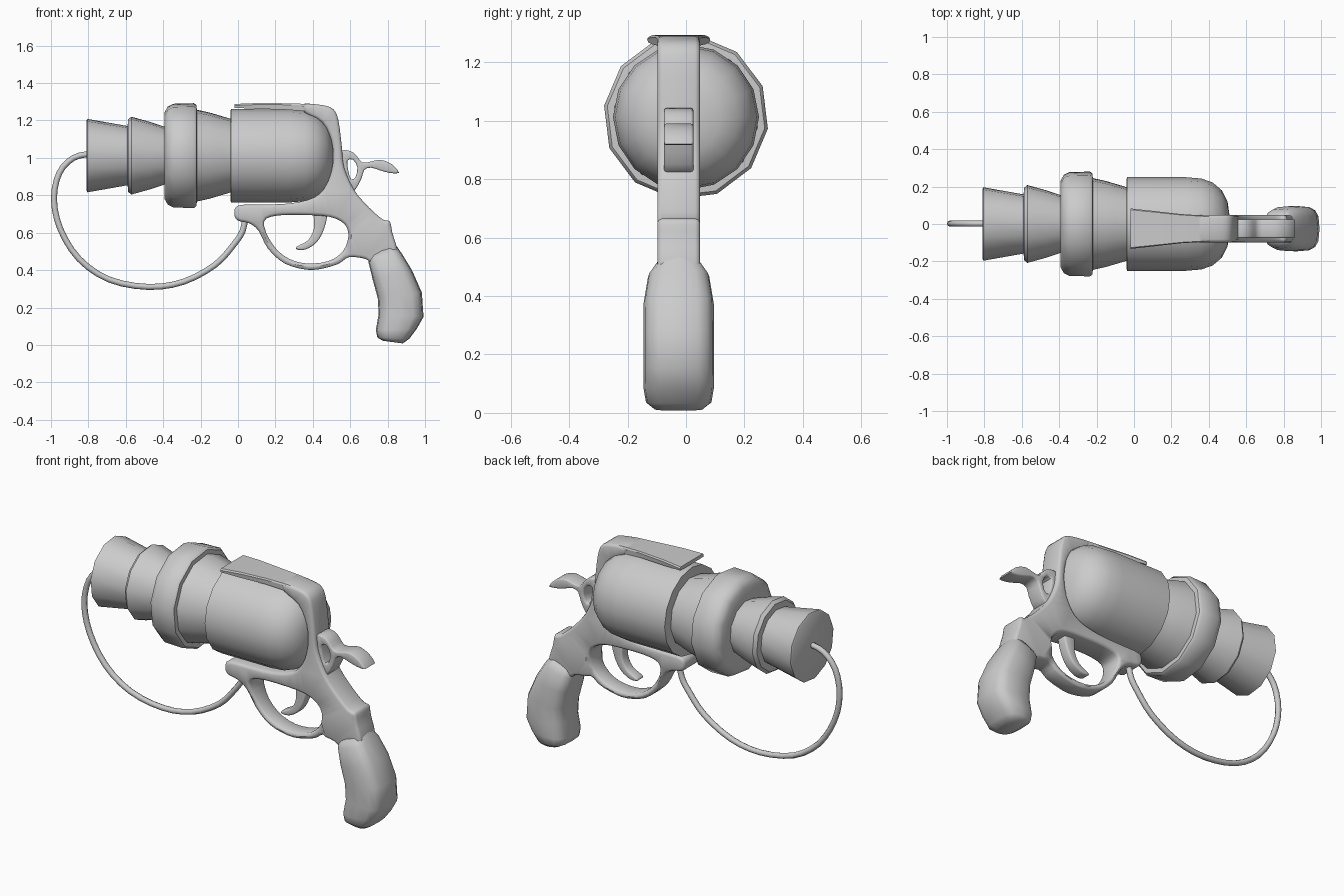
import bpy, bmesh
from math import sin, cos, pi, radians, copysign
from mathutils import Vector

if "Cube" in bpy.data.objects:
    bpy.data.objects.remove(bpy.data.objects["Cube"])

Y0 = -0.025   # centre plane of frame, grip and hammer
ZB = 1.012    # barrel axis height


def finish(name, bm, angle=45):
    bmesh.ops.recalc_face_normals(bm, faces=bm.faces)
    me = bpy.data.meshes.new(name)
    bm.to_mesh(me)
    bm.free()
    ob = bpy.data.objects.new(name, me)
    bpy.context.collection.objects.link(ob)
    bpy.ops.object.select_all(action='DESELECT')
    ob.select_set(True)
    bpy.context.view_layer.objects.active = ob
    bpy.ops.object.shade_smooth_by_angle(angle=radians(angle))
    return ob


def bridge(bm, a, b):
    n = len(a)
    for i in range(n):
        bm.faces.new((a[i], a[(i + 1) % n], b[(i + 1) % n], b[i]))


def loft(name, rings, angle=45):
    bm = bmesh.new()
    loops = [[bm.verts.new(p) for p in r] for r in rings]
    for a, b in zip(loops, loops[1:]):
        bridge(bm, a, b)
    bm.faces.new(loops[0])
    bm.faces.new(loops[-1])
    return finish(name, bm, angle)


def revolve(name, profile, sides=12, phase=22):
    angs = [radians(phase) + 2 * pi * i / sides for i in range(sides)]
    return loft(name, [[(x, r * cos(a), ZB + r * sin(a)) for a in angs] for x, r in profile])


def spline(pts, steps=3, closed=True):
    # Catmull-Rom smoothing through the given points
    pts = [Vector(p) for p in pts]
    n = len(pts)
    get = (lambda i: pts[i % n]) if closed else (lambda i: pts[max(0, min(n - 1, i))])
    out = []
    for i in range(n if closed else n - 1):
        a, b, c, d = (get(i + k) for k in (-1, 0, 1, 2))
        for s in range(steps):
            t = s / steps
            out.append(0.5 * (2 * b + (c - a) * t + (2 * a - 5 * b + 4 * c - d) * t * t
                              + (3 * b - a - 3 * c + d) * t ** 3))
    return out if closed else out + [pts[-1]]


def plate(name, outlines, h, b, width=lambda x, z: 1.0, steps=3):
    # Rounded-edge plate in the xz plane; outlines after the first are holes
    bm = bmesh.new()
    caps = [[], []]
    for k, o in enumerate(outlines):
        p = spline(o, steps)
        n = len(p)
        area = sum(p[i].x * p[(i + 1) % n].y - p[(i + 1) % n].x * p[i].y for i in range(n))
        sgn = copysign(1, area) * (-1 if k else 1)
        nrm = []
        for i in range(n):
            t = (p[(i + 1) % n] - p[i - 1]).normalized()
            nrm.append(Vector((-t.y, t.x)) * sgn)
        loops = []
        for y, inset in ((-h, b), (-h + .3 * b, .3 * b), (-h + b, 0),
                         (h - b, 0), (h - .3 * b, .3 * b), (h, b)):
            q = [p[i] + nrm[i] * inset for i in range(n)]
            loops.append([bm.verts.new((v.x, y, v.y)) for v in q])
        for a, c in zip(loops, loops[1:]):
            bridge(bm, a, c)
        for side, lp in ((0, loops[0]), (1, loops[-1])):
            caps[side] += [bm.edges.get((lp[i], lp[(i + 1) % n])) for i in range(n)]
    for c in caps:
        bmesh.ops.triangle_fill(bm, use_beauty=True, use_dissolve=False, edges=c, normal=(0, 1, 0))
    for v in bm.verts:
        v.co.y = Y0 + v.co.y * width(v.co.x, v.co.z)
    return finish(name, bm, 50)


# Barrel sections and drum
revolve("muzzle", [(-.81, .19), (-.805, .198), (-.58, .158)])
revolve("barrel_cone", [(-.59, .16), (-.588, .195), (-.57, .21), (-.47, .182), (-.38, .152)])
revolve("barrel_ring", [(-.39, .15), (-.392, .235), (-.375, .265), (-.345, .28), (-.235, .283),
                        (-.222, .272), (-.22, .248)])
revolve("barrel_collar", [(-.23, .25), (-.15, .232), (-.10, .217), (-.03, .196)])
revolve("drum", [(-.04, .235), (-.038, .25), (.28, .25), (.36, .243), (.42, .222), (.47, .18),
                 (.50, .12), (.51, .05)], sides=16, phase=0)


# Frame with trigger guard
def frame_width(x, z):
    return 1 - 0.3 * max(0, min(1, (.66 - z) / .12)) if x < .6 else 1


outer = [(.34, 1.288), (.45, 1.282), (.51, 1.26), (.537, 1.2), (.555, 1.06), (.567, .95), (.62, .83),
         (.70, .735), (.775, .67), (.812, .66), (.825, .60), (.85, .51), (.83, .46), (.72, .44),
         (.68, .46), (.595, .47), (.54, .435), (.46, .41), (.37, .402), (.25, .435), (.16, .515),
         (.11, .61), (.06, .65), (0, .665), (-.02, .70), (0, .745), (.12, .75), (.28, .757),
         (.41, .79), (.475, .86), (.507, .97), (.50, 1.09), (.45, 1.19), (.36, 1.24)]
hole = [(.14, .66), (.165, .57), (.24, .48), (.35, .437), (.48, .447), (.56, .50), (.59, .58),
        (.57, .645), (.49, .685), (.33, .695), (.20, .69)]
plate("frame", [outer, hole], .073, .016, frame_width)

# Top strap, tapering towards the back
strap = []
for x, hw, zt, zb in ((-.02, .108, 1.288, 1.268), (.1, .095, 1.293, 1.262), (.25, .078, 1.292, 1.258),
                      (.38, .07, 1.288, 1.248), (.46, .066, 1.277, 1.22)):
    strap.append([(x, Y0 + s * hw * k, z) for s, k, z in
                  ((-1, .94, zt), (1, .94, zt), (1, 1, zt - .008), (1, .97, zb), (-1, .97, zb),
                   (-1, 1, zt - .008))])
loft("top_strap", strap, 30)

# Trigger and hammer
plate("trigger", [[(.41, .71), (.405, .62), (.375, .56), (.315, .526), (.315, .51), (.36, .51),
                   (.42, .548), (.46, .62), (.475, .71)]], .03, .008)
plate("hammer", [[(.54, 1.03), (.60, 1.037), (.635, 1.01), (.665, .975), (.71, .98), (.76, .99),
                  (.82, .968), (.862, .92), (.81, .92), (.76, .933), (.71, .948), (.675, .935),
                  (.66, .89), (.62, .82), (.58, .83), (.54, .90)],
                 [(.585, .985), (.615, .99), (.638, .95), (.63, .90), (.605, .885), (.59, .93)]],
      .05, .008, steps=2)

# Grip: superellipse sections between front and back edge points
grip = []
for fx, fz, bx, bz, hw in ((.695, .475, .84, .54, .07), (.698, .44, .875, .49, .105),
                           (.72, .35, .93, .40, .12), (.747, .25, .983, .28, .121),
                           (.752, .165, .992, .15, .121), (.737, .08, .955, .085, .12),
                           (.745, .04, .915, .032, .112), (.775, .022, .88, .008, .085)):
    f, b = Vector((fx, 0, fz)), Vector((bx, 0, bz))
    ring = []
    for i in range(16):
        c, s = cos(2 * pi * i / 16), sin(2 * pi * i / 16)
        c, s = (copysign(abs(v) ** .62, v) for v in (c, s))
        ring.append((f + b) / 2 + (b - f) / 2 * c + Vector((0, Y0 + hw * s, 0)))
    grip.append(ring)
loft("grip", grip, 60)

# Cable from muzzle to frame
path = spline([(-.79, 1.022), (-.88, 1.0), (-.955, .92), (-.984, .78), (-.95, .62), (-.85, .46),
               (-.69, .35), (-.48, .31), (-.29, .338), (-.12, .43), (-.02, .54), (.025, .61),
               (.04, .69)], 3, False)
tube = []
for i, p in enumerate(path):
    t = (path[min(i + 1, len(path) - 1)] - path[max(i - 1, 0)]).normalized()
    nv = Vector((-t.y, t.x))
    tube.append([(p.x + nv.x * .016 * cos(a), .002 + .016 * sin(a), p.y + nv.y * .016 * cos(a))
                 for a in (2 * pi * k / 8 for k in range(8))])
loft("cable", tube, 60)
